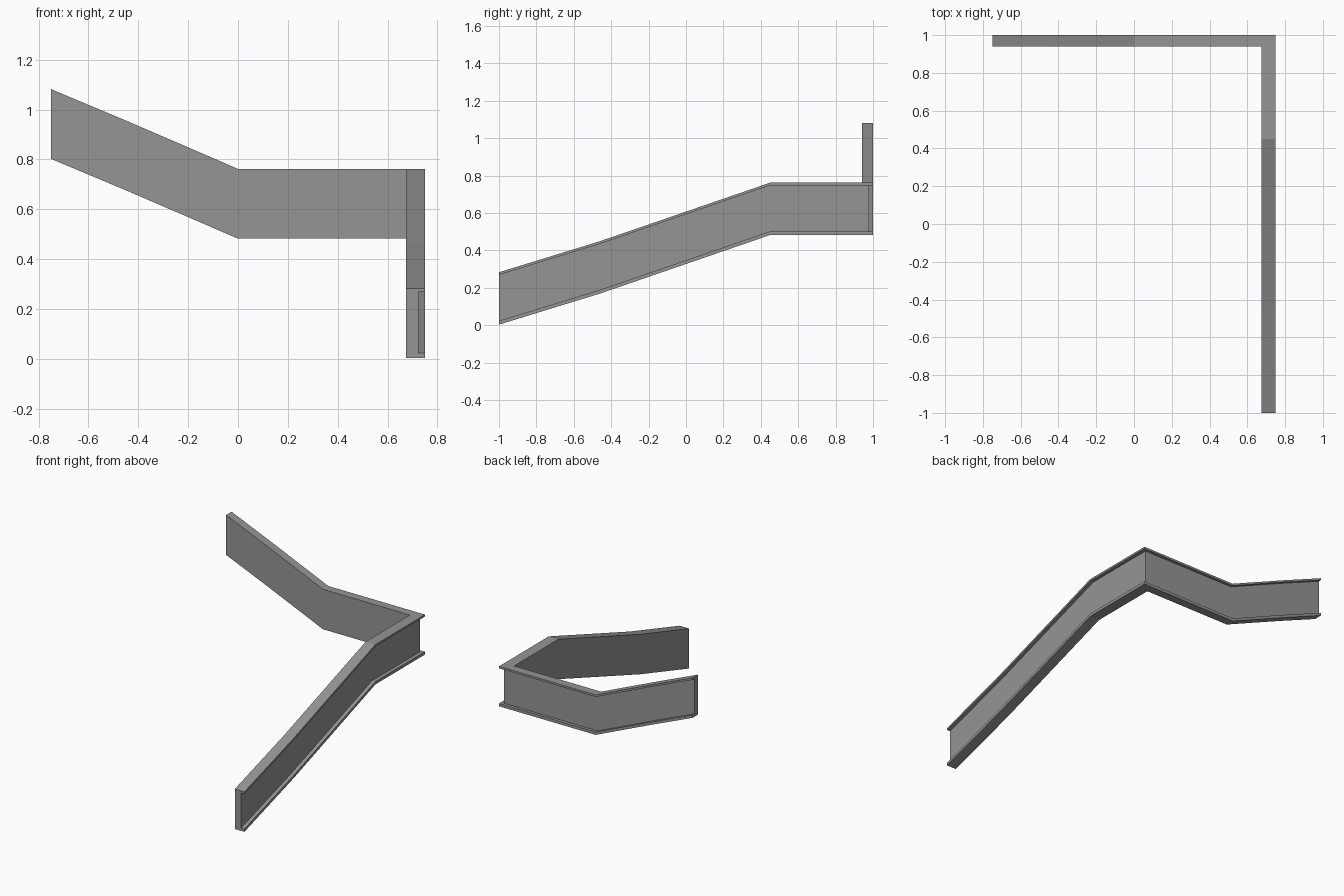
import bpy
import bmesh

cube = bpy.data.objects.get("Cube")
if cube:
    bpy.data.objects.remove(cube, do_unlink=True)

# Painted steel
steel = bpy.data.materials.new("grey steel")
steel.use_nodes = True
colour = (0.3, 0.3, 0.3, 1)
steel.diffuse_color = colour
steel.node_tree.nodes["Principled BSDF"].inputs["Base Color"].default_value = colour

# Channel size: flange depth on each run, total height, thicknesses
DEPTH_X, DEPTH_Y, HEIGHT = 0.075, 0.06, 0.28
TOP, BOTTOM, WEB = 0.014, 0.02, 0.34

# C section: (share of depth inward from the open side, height)
section = [(0, 0), (1, 0), (1, HEIGHT), (0, HEIGHT), (0, HEIGHT - TOP),
           (WEB, HEIGHT - TOP), (WEB, BOTTOM), (0, BOTTOM)]

# Lower edge of each run: (position along the run, height)
side_run = [(-1, 0.003), (-0.73, 0.086), (-0.46, 0.169), (0.45, 0.482)]
back_run = [(0, 0.482), (-0.15, 0.547), (-0.44, 0.672), (-0.75, 0.802)]

# Stations: outer point and inward depth, mitred at the corner
stations = [((0.75, y, z), (-DEPTH_X, 0)) for y, z in side_run]
stations.append(((0.75, 1, 0.482), (-DEPTH_X, -DEPTH_Y)))
stations += [((x, 1, z), (0, -DEPTH_Y)) for x, z in back_run]


def sweep(name, stations, section, material):
    bm = bmesh.new()
    rings = [[bm.verts.new((x + dx * t, y + dy * t, z + h)) for t, h in section]
             for (x, y, z), (dx, dy) in stations]
    n = len(section)
    for a, b in zip(rings, rings[1:]):
        for i in range(n):
            j = (i + 1) % n
            bm.faces.new((a[i], a[j], b[j], b[i]))
    bm.faces.new(rings[0])
    bm.faces.new(rings[-1][::-1])
    bmesh.ops.recalc_face_normals(bm, faces=bm.faces)
    mesh = bpy.data.meshes.new(name)
    bm.to_mesh(mesh)
    bm.free()
    mesh.materials.append(material)
    obj = bpy.data.objects.new(name, mesh)
    bpy.context.collection.objects.link(obj)
    return obj


# One continuous channel stringer turning the corner
sweep("stair_stringer", stations, section, steel)
